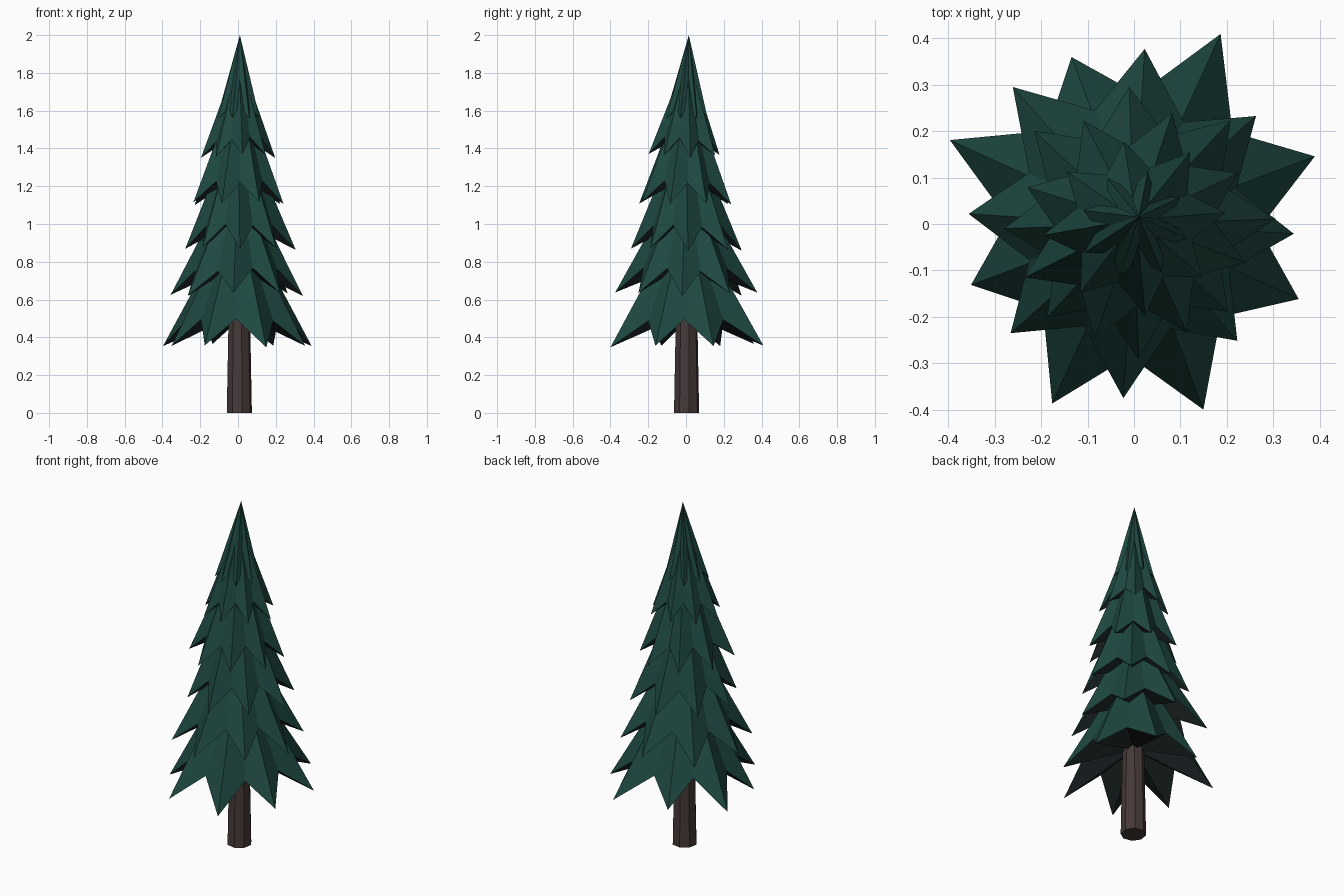
import bpy, bmesh, random
from math import radians, cos, sin
from mathutils import Vector

random.seed(11)
cube = bpy.data.objects.get("Cube")
if cube:
    bpy.data.objects.remove(cube)


def material(name, rgb):
    m = bpy.data.materials.new(name)
    m.use_nodes = True
    m.diffuse_color = (*rgb, 1)
    bsdf = m.node_tree.nodes["Principled BSDF"]
    bsdf.inputs["Base Color"].default_value = (*rgb, 1)
    bsdf.inputs["Roughness"].default_value = 0.9
    return m


needle_green = material("needle green", (0.013, 0.064, 0.053))
shade_green = material("dark underside green", (0.012, 0.019, 0.020))
bark_brown = material("bark brown", (0.061, 0.042, 0.040))


def finish(bm, name, mats):
    bmesh.ops.recalc_face_normals(bm, faces=bm.faces)
    mesh = bpy.data.meshes.new(name)
    bm.to_mesh(mesh)
    bm.free()
    for m in mats:
        mesh.materials.append(m)
    obj = bpy.data.objects.new(name, mesh)
    bpy.context.collection.objects.link(obj)


def polar(radius, degrees, z):
    a = radians(degrees)
    return Vector((radius * cos(a), radius * sin(a), z))


def branch_tier(name, tip_z, radii, phase, lift, apex):
    """Star-shaped skirt: eight drooping tips, raised notches, dark hollow underside."""
    bm = bmesh.new()
    rim = []
    step = 360 / len(radii)
    for i, r in enumerate(radii):
        following = radii[(i + 1) % len(radii)]
        wobble = random.uniform(-0.012, 0.012)
        rim.append(bm.verts.new(polar(r, phase + i * step, tip_z + wobble)))
        notch = 0.335 * (r + following)
        rim.append(bm.verts.new(polar(notch, phase + (i + 0.5) * step, tip_z + lift + wobble)))
    peak = bm.verts.new(apex)
    hollow = bm.verts.new((0, 0, tip_z + lift + 0.03))
    for a, b in zip(rim, rim[1:] + rim[:1]):
        bm.faces.new((a, b, peak))
        bm.faces.new((b, a, hollow)).material_index = 1
    finish(bm, name, (needle_green, shade_green))


def uneven(radius):
    return [radius * random.uniform(0.94, 1.05) for _ in range(8)]


# Trunk: tapered octagonal post
bm = bmesh.new()
rings = [[bm.verts.new(polar(r, 12 + k * 45, z) + Vector((0.007, 0.003, 0))) for k in range(8)]
         for r, z in ((0.068, 0), (0.056, 0.62))]
for k in range(8):
    n = (k + 1) % 8
    bm.faces.new((rings[0][k], rings[0][n], rings[1][n], rings[1][k]))
for ring in rings:
    bm.faces.new(ring)
finish(bm, "trunk", (bark_brown,))

# Foliage: tiers from the widest at the bottom to the pointed crown
low = [0.416, 0.45, 0.384, 0.436, 0.375, 0.425, 0.427, 0.39]
second = [0.351, 0.378, 0.394, 0.357, 0.355, 0.376, 0.336, 0.345]
branch_tier("lowest_branches", 0.355, low, 20.5, 0.14, (0, 0, 1.09))
branch_tier("second_branches", 0.63, second, 41.5, 0.13, (0, 0, 1.31))
branch_tier("third_branches", 0.87, uneven(0.292), 2, 0.12, (0, 0, 1.58))
branch_tier("fourth_branches", 1.11, uneven(0.25), 26, 0.11, (0.005, 0.005, 1.77))
branch_tier("fifth_branches", 1.36, uneven(0.19), 7, 0.09, (0.005, 0.01, 1.9))
branch_tier("crown", 1.565, uneven(0.12), 30, 0.06, (0.01, 0.015, 2.0))
